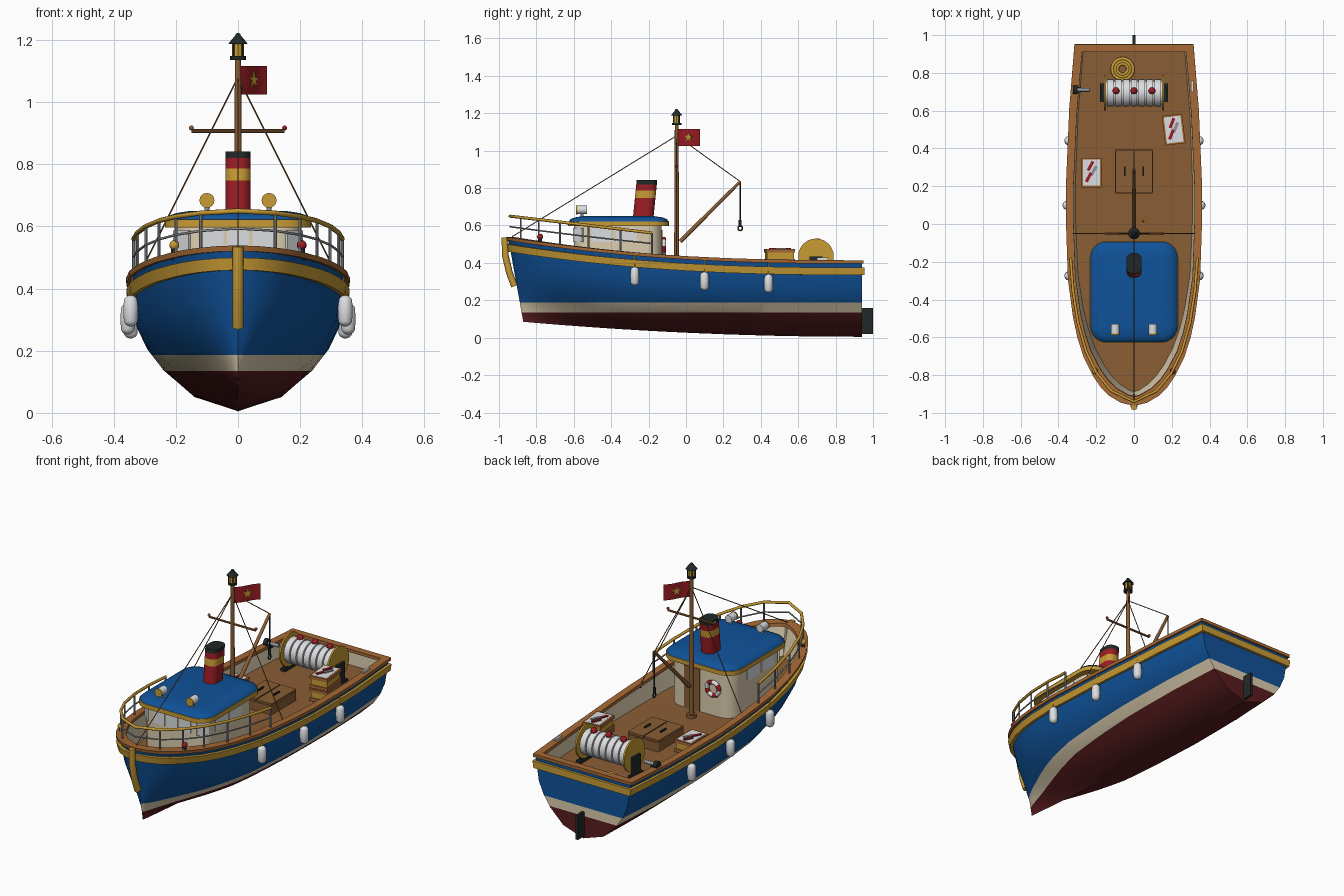
import bpy, bmesh, math
from mathutils import Vector, Matrix

cube = bpy.data.objects.get("Cube")
if cube:
    bpy.data.objects.remove(cube, do_unlink=True)

COLOURS = {
    "blue_paint": (.005, .085, .32), "gold_paint": (.58, .33, .035), "deck_wood": (.25, .11, .035),
    "rail_wood": (.38, .14, .035), "cream_paint": (.72, .62, .43), "maroon_paint": (.1, .012, .014),
    "red_paint": (.33, .012, .018), "charcoal": (.015, .022, .02), "white": (.72, .73, .75),
    "steel": (.28, .3, .32)}
MATS = {}
for key, rgb in COLOURS.items():
    m = bpy.data.materials.new(key)
    m.use_nodes = True
    m.diffuse_color = (*rgb, 1)
    m.node_tree.nodes["Principled BSDF"].inputs["Base Color"].default_value = (*rgb, 1)
    MATS[key] = m


# ---------- helpers ----------
def add(name, bm, *mats, angle=35):
    bmesh.ops.recalc_face_normals(bm, faces=bm.faces)
    for f in bm.faces:
        f.smooth = True
    for e in bm.edges:
        e.smooth = e.calc_face_angle(0) < math.radians(angle)
    me = bpy.data.meshes.new(name)
    bm.to_mesh(me)
    bm.free()
    for key in mats:
        me.materials.append(MATS[key])
    ob = bpy.data.objects.new(name, me)
    bpy.context.collection.objects.link(ob)
    return ob


def loft(rings, seg_mats=None, closed=True, wrap=False, caps=False):
    bm = bmesh.new()
    rows = [[bm.verts.new(p) for p in r] for r in rings]
    n = len(rows[0])
    for j in range(len(rows) - (not wrap)):
        a, b = rows[j], rows[(j + 1) % len(rows)]
        for i in range(n - (not closed)):
            k = (i + 1) % n
            f = bm.faces.new((a[i], a[k], b[k], b[i]))
            f.material_index = seg_mats[j] if seg_mats else 0
    if caps:
        bm.faces.new(rows[0])
        bm.faces.new(rows[-1]).material_index = seg_mats[-1] if seg_mats else 0
    bmesh.ops.remove_doubles(bm, verts=bm.verts, dist=1e-5)
    return bm


def box(name, at, size, mat, turn=0):
    bm = bmesh.new()
    mx = Matrix.Translation(at) @ Matrix.Rotation(turn, 4, 'Z') @ Matrix.Diagonal((*size, 1))
    bmesh.ops.create_cube(bm, size=1, matrix=mx)
    return add(name, bm, mat)


def cyl(name, a, b, r, mat, r2=None, n=16):
    a, b = Vector(a), Vector(b)
    d = b - a
    bm = bmesh.new()
    mx = Matrix.Translation((a + b) / 2) @ d.to_track_quat('Z', 'Y').to_matrix().to_4x4()
    bmesh.ops.create_cone(bm, cap_ends=True, segments=n, radius1=r, radius2=r if r2 is None else r2,
                          depth=d.length, matrix=mx)
    return add(name, bm, mat)


def ball(name, at, r, mat, stretch=1):
    bm = bmesh.new()
    bmesh.ops.create_uvsphere(bm, u_segments=14, v_segments=10, radius=r)
    for v in bm.verts:
        v.co.z += math.copysign(stretch - 1, v.co.z) * r if abs(v.co.z) > 1e-4 else 0
        v.co += Vector(at)
    return add(name, bm, mat, angle=50)


def tube(name, pts, r, mat, cyclic=False):
    cu = bpy.data.curves.new(name, 'CURVE')
    cu.dimensions, cu.bevel_depth, cu.bevel_resolution = '3D', r, 2
    cu.use_fill_caps = True
    sp = cu.splines.new('POLY')
    sp.points.add(len(pts) - 1)
    for p, q in zip(sp.points, pts):
        p.co = (*q, 1)
    sp.use_cyclic_u = cyclic
    temp = bpy.data.objects.new(name + "_path", cu)
    me = bpy.data.meshes.new_from_object(temp)
    bpy.data.objects.remove(temp)
    bm = bmesh.new()
    bm.from_mesh(me)
    return add(name, bm, mat, angle=50)


def torus(name, at, R, r, axis, *mats):
    def ring(j):
        t = j * math.tau / 10
        return [(Vector(((R + r * math.cos(t)) * math.cos(s), (R + r * math.cos(t)) * math.sin(s), r * math.sin(t))))
                for s in (i * math.tau / 32 for i in range(32))]
    bm = loft([ring(j) for j in range(10)], wrap=True)
    for f in bm.faces:
        c = f.calc_center_median()
        f.material_index = int((math.atan2(c.y, c.x) + math.pi) / math.pi * 4) % len(mats)
    bm.transform(Matrix.Translation(at) @ Vector(axis).to_track_quat('Z', 'Y').to_matrix().to_4x4())
    return add(name, bm, *mats, angle=60)


def rounded(hx, y0, y1, r, z, inset=0, shift=0):
    # rounded rectangle loop at height z
    r = max(r - inset, .004)
    out = []
    for q, (sx, y) in enumerate(((1, y1 - inset - r), (-1, y1 - inset - r), (-1, y0 + inset + r), (1, y0 + inset + r))):
        for k in range(6):
            t = (q + k / 5) * math.pi / 2
            out.append((sx * (hx - inset - r) + r * math.cos(t), y + r * math.sin(t) + shift, z))
    return out


def interp(table, t):
    for (a, p), (b, q) in zip(table, table[1:]):
        if t <= b:
            return p + (q - p) * (t - a) / (b - a)
    return table[-1][1]


# ---------- hull shape ----------
BEAM = [(0, 0), (.008, .06), (.026, .12), (.05, .167), (.08, .207), (.13, .256), (.185, .29), (.24, .313),
        (.345, .34), (.5, .35), (.61, .35), (.82, .333), (1, .305)]
SECTION = [(0, 0), (.11, .42), (.31, .69), (.47, .83), (.65, .93), (1, 1)]
US = [0, .004, .008, .016, .026, .038, .05, .065, .08, .105, .13, .185, .24, .29, .345, .42, .5, .61, .72, .82, .91, 1]
sheer = lambda u: .40 + .125 * (1 - u) ** 2.5
keel = lambda u: .005 + .08 * (1 - u) ** 2
deck = lambda u: .32 + .3 * (sheer(u) - .40)


def hull_point(u, z, off=0):
    v = max(0, (z - keel(u)) / (sheer(u) - keel(u)))
    f = interp(SECTION, v) ** (1 + 1.3 * max(0, 1 - u / .4) ** 2)
    x = max(0, interp(BEAM, u) * f + off) if u else 0
    stem = -.87 - .08 * (z - .085) / .445
    return Vector((x, (stem - off) * (1 - u) + (.94 + off) * u, z))


flip = lambda p: Vector((-p[0], p[1], p[2]))


def outline(zf, off):
    right = [hull_point(u, zf(u), off) for u in US]
    return right + [flip(p) for p in right[:0:-1]]


# hull with painted bands and inner bulwark
ROWS = [0, .04, .11, .2, .31, .47, .65, .82, 1]
rings = [outline(lambda u, v=v: keel(u) + v * (sheer(u) - keel(u)), 0) for v in ROWS]
rings += [outline(sheer, -.022), outline(deck, -.024)]
bm = loft(rings, [0] * 8 + [1, 1])
for z in (.135, .187):
    bmesh.ops.bisect_plane(bm, geom=bm.verts[:] + bm.edges[:] + bm.faces[:], plane_co=(0, 0, z), plane_no=(0, 0, 1))
for f in bm.faces:
    z = f.calc_center_median().z
    if z < .187:
        f.material_index = 2 if z < .135 else 1
add("hull", bm, "blue_paint", "cream_paint", "maroon_paint")
side = [hull_point(u, deck(u), -.02) for u in US]
add("deck", loft([side, [flip(p) for p in side]], closed=False), "deck_wood")


def band(name, mat, lo, hi, inner, outer):
    corners = ((lo, inner), (lo, outer), (hi, outer), (hi, inner))
    add(name, loft([outline(lambda u: sheer(u) + dz, off) for dz, off in corners], wrap=True), mat)


band("rail_cap", "rail_wood", -.004, .014, -.03, .01)
band("rubbing_strake", "gold_paint", -.065, -.025, -.008, .014)
tube("stem_post", [(0, -.968, .535), (0, -.966, .44), (0, -.945, .35), (0, -.917, .275)], .018, "gold_paint")
box("rudder", (0, .968, .09), (.016, .064, .14), "charcoal")
cyl("propeller_shaft", (0, .78, .03), (0, .9, .025), .008, "steel")

# bow railing
RAIL_U = [.4, .31, .22, .14, .08, .03]
rail_z = lambda u: .65 - .09 * u / .4


def rail_path(t):
    half = [hull_point(u, sheer(u), -.008) for u in RAIL_U + [0]]
    half = [Vector((p.x, p.y, p.z * (1 - t) + rail_z(u) * t)) for p, u in zip(half, RAIL_U + [0])]
    return half + [flip(p) for p in half[-2::-1]]


top, foot = rail_path(1), rail_path(0)
tube("bow_rail_top", top, .008, "gold_paint")
tube("bow_rail_middle", rail_path(.55), .004, "steel")
for i, (a, b) in enumerate(zip(foot, top)):
    if i != len(RAIL_U):
        cyl(f"rail_post_{i}", a, b, .005, "steel", n=8)

# wheelhouse
WALL = (.205, -.6, -.13, .08)
add("wheelhouse", loft([rounded(*WALL, z) for z in (.32, .61)], caps=True), "cream_paint")
ROOF = (.235, -.63, -.09, .09)
add("roof_trim", loft([rounded(*ROOF, z) for z in (.597, .622)], caps=True), "gold_paint")
add("roof", loft([rounded(*ROOF, z, i) for z, i in ((.622, .004), (.634, .012), (.643, .035), (.65, .08))],
                 caps=True), "blue_paint", angle=60)
for i in (-1, 0, 1):
    box(f"front_window_{i + 1}", (i * .083, -.6, .55), (.072, .008, .075), "white")
for s in (-1, 1):
    box(f"corner_window_{s}", (s * .1815, -.5765, .55), (.07, .009, .075), "white", s * math.pi / 4)
    for y in (-.45, -.32):
        box(f"side_window_{s}_{y}", (s * .205, y, .55), (.008, .11, .075), "white")
box("aft_door", (.05, -.13, .455), (.1, .009, .24), "deck_wood")
torus("lifebuoy", (-.09, -.118, .49), .038, .012, (0, 1, 0), "red_paint", "white")

# funnel leaning aft
levels = (.63, .748, .787, .82, .842)
bm = loft([rounded(.041, -.285, -.175, .035, z, 0, (z - .63) * .1) for z in levels], [0, 1, 0, 2], caps=True)
add("funnel", bm, "red_paint", "gold_paint", "charcoal")

for s in (-1, 1):
    # searchlights and bow lights
    cyl(f"searchlight_stand_{s}", (s * .1, -.555, .64), (s * .1, -.555, .67), .008, "steel")
    cyl(f"searchlight_{s}", (s * .1, -.58, .684), (s * .1, -.53, .684), .022, "white")
    cyl(f"searchlight_lens_{s}", (s * .1, -.587, .684), (s * .1, -.58, .684), .024, "gold_paint")
    cyl(f"bow_light_post_{s}", (s * .205, -.78, .49), (s * .205, -.78, .53), .01, "charcoal")
    ball(f"bow_light_{s}", (s * .205, -.78, .54), .016, "red_paint" if s > 0 else "gold_paint")
    # fenders
    for u in (.345, .545, .73):
        p = hull_point(u, sheer(u) - .115)
        at = (s * (p.x + .025), p.y, p.z)
        ball(f"fender_{s}_{u}", at, .024, "white", 2.1)
        cyl(f"fender_rope_{s}_{u}", (at[0], p.y, p.z + .045), (s * (p.x + .018), p.y, sheer(u)), .004, "gold_paint", n=6)

# mast, yard, lantern, boom and rigging
MY = -.05
cyl("mast", (0, MY, .32), (0, MY, 1.14), .014, "deck_wood", .01)
cyl("mast_collar", (0, MY, .33), (0, MY, .35), .026, "deck_wood")
cyl("yard", (-.15, MY, .907), (.15, MY, .907), .006, "deck_wood", n=8)
for s in (-1, 1):
    ball(f"yard_light_{s}", (s * .15, MY, .917), .008, "red_paint" if s > 0 else "deck_wood")
    cyl(f"shroud_{s}", (s * .33, MY, .42), (0, MY, 1.08), .0025, "deck_wood", n=6)
    cyl(f"shroud_block_{s}", (s * .33, MY, .41), (s * .325, MY, .435), .008, "charcoal", n=8)
cyl("lantern_base", (0, MY, 1.136), (0, MY, 1.148), .025, "charcoal")
cyl("lantern_glass", (0, MY, 1.148), (0, MY, 1.19), .019, "gold_paint", n=8)
for i in range(4):
    x, y = .02 * math.cos(i * math.pi / 2 + .78), .02 * math.sin(i * math.pi / 2 + .78)
    cyl(f"lantern_bar_{i}", (x, MY + y, 1.148), (x, MY + y, 1.19), .003, "charcoal", n=6)
cyl("lantern_cap", (0, MY, 1.188), (0, MY, 1.214), .031, "charcoal", .01)
ball("lantern_knob", (0, MY, 1.214), .009, "charcoal")
TIP = (0, .29, .835)
cyl("boom", (0, -.03, .515), TIP, .012, "deck_wood", .008)
cyl("boom_stay", TIP, (0, MY, 1.08), .0025, "deck_wood", n=6)
cyl("forestay", (0, -.93, .54), (0, MY, 1.08), .0025, "deck_wood", n=6)
cyl("hoist_line", TIP, (0, .29, .6), .003, "charcoal", n=6)
cyl("hook_block", (0, .29, .6), (0, .29, .63), .008, "charcoal")
torus("hook_ring", (0, .29, .585), .012, .004, (1, 0, 0), "charcoal")

# flag with star
d = Vector((.6, .8, 0))
n = Vector((.8, -.6, 0))
wave = [Vector((0, MY, 0)) + d * (.01 + .145 * i / 12) + n * .004 * math.sin(i * math.tau / 12) for i in range(13)]
add("flag", loft([[p + Vector((0, 0, z)) for p in wave] for z in (1.025, 1.117)], closed=False), "red_paint")
mid = Vector((0, MY, 1.071)) + d * .0825
star = [mid + (d * math.sin(i * math.pi / 5) + Vector((0, 0, math.cos(i * math.pi / 5)))) * (.011 if i % 2 else .028)
        for i in range(10)]
add("flag_star", loft([[p + n * o for p in star] for o in (-.0045, .0045)], caps=True), "gold_paint")

# net drum with floats
for a, b, r, mat in ((-.15, .15, .062, "white"), (-.158, -.148, .095, "gold_paint"), (.148, .158, .095, "gold_paint")):
    cyl(f"net_drum_{a}", (a, .695, .435), (b, .695, .435), r, mat, n=28)
for i in range(7):
    x = -.126 + i * .042
    cyl(f"net_turn_{i}", (x - .017, .695, .435), (x + .017, .695, .435), .073, "white", n=20)
for s in (-1, 1):
    box(f"drum_stand_{s}", (s * .166, .695, .375), (.014, .07, .12), "charcoal")
    box(f"drum_foot_{s}", (s * .166, .695, .325), (.03, .1, .02), "charcoal")
for x in (-.095, 0, .095):
    ball(f"net_float_{x}", (x, .705, .513), .018, "red_paint")

# hatch
add("hatch", loft([rounded(.1, .16, .395, .008, z) for z in (.31, .375)], caps=True), "deck_wood")
for s in (-1, 1):
    box(f"hatch_lid_{s}", (s * .051, .278, .38), (.096, .225, .014), "deck_wood")
    box(f"hatch_handle_{s}", (s * .05, .28, .391), (.008, .05, .01), "charcoal")


# fish crates
def crate(name, x, y, z, turn, layers):
    put = lambda dx, dy, h: Matrix.Translation((x, y, h)) @ Matrix.Rotation(turn, 4, 'Z') @ Vector((dx, dy, 0))
    for k in range(layers):
        zk = z + k * .075
        box(f"{name}_box_{k}", (x, y, zk + .034), (.096, .146, .068), "gold_paint", turn)
        for h in (.012, .064):
            for s in (-1, 1):
                box(f"{name}_long_slat_{k}_{h}_{s}", put(s * .049, 0, zk + h), (.009, .156, .018), "rail_wood", turn)
                box(f"{name}_end_slat_{k}_{h}_{s}", put(0, s * .074, zk + h), (.1, .009, .018), "rail_wood", turn)
    zt = zk + .07
    box(name + "_ice", (x, y, zt), (.088, .138, .008), "white", turn)
    for i, (dx, dy, mat) in enumerate(((-.015, -.025, "red_paint"), (.012, .01, "steel"), (-.005, .035, "red_paint"))):
        fish = put(dx, dy, zt + .006)
        box(f"{name}_fish_{i}", fish, (.016, .055, .007), mat, turn - .5)


crate("stacked_crates", .21, .5, .325, .12, 2)
crate("single_crate", -.225, .272, .325, 0, 1)

# stern gear
for r in (.055, .04, .028):
    torus(f"rope_coil_{r}", (-.06, .82, .33), r, .009, (0, 0, 1), "gold_paint")
cyl("hauler_shaft", (-.31, .71, .425), (-.235, .71, .425), .01, "steel")
cyl("hauler_head", (-.322, .71, .425), (-.3, .71, .425), .022, "charcoal")
box("hauler_base", (-.295, .71, .41), (.03, .03, .02), "charcoal")
box("stern_cleat", (.308, .73, .422), (.012, .06, .012), "white")
